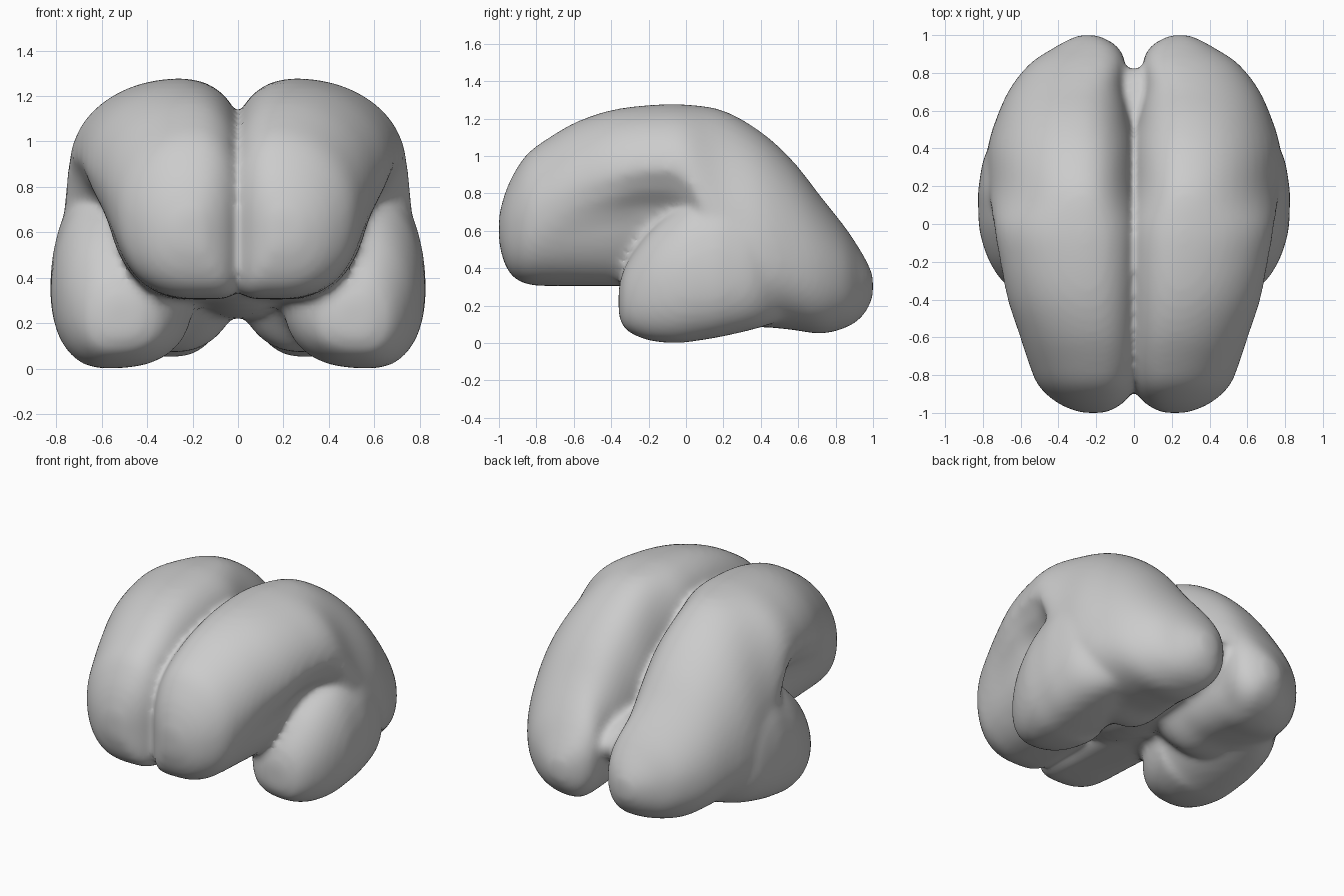
import bpy, bmesh, math
from mathutils import Matrix

cube = bpy.data.objects.get("Cube")
if cube:
    bpy.data.objects.remove(cube, do_unlink=True)

SIDES = 48

# sections: y, inner x, outer x, bottom z, top z, widest z, side pinch
HEMISPHERE = [
    (-1.0, .16, .27, .54, .68, .61, 0),
    (-.975, .10, .35, .44, .78, .61, 0),
    (-.93, .04, .43, .36, .89, .63, 0),
    (-.85, -.01, .51, .315, 1.01, .67, 0),
    (-.73, -.03, .56, .305, 1.10, .74, .02),
    (-.58, -.03, .61, .305, 1.185, .82, .06),
    (-.40, -.03, .67, .305, 1.245, .88, .12),
    (-.20, -.03, .71, .30, 1.272, .92, .19),
    (.00, -.03, .745, .25, 1.275, .88, .16),
    (.20, -.03, .775, .08, 1.243, .55, .01),
    (.40, -.02, .775, .085, 1.13, .46, 0),
    (.57, .02, .725, .07, .975, .42, 0),
    (.72, .05, .655, .05, .785, .38, 0),
    (.85, .045, .55, .08, .62, .35, 0),
    (.93, .08, .43, .13, .50, .32, 0),
    (.975, .14, .35, .19, .42, .31, 0),
    (1.0, .20, .29, .25, .36, .30, 0)]
TEMPORAL = [
    (-.36, .44, .58, .15, .30, .22, 0),
    (-.32, .34, .68, .07, .42, .23, 0),
    (-.20, .25, .765, .015, .59, .29, 0),
    (-.05, .20, .815, .0, .72, .33, 0),
    (.08, .19, .825, .015, .80, .35, 0),
    (.22, .19, .82, .04, .85, .36, 0),
    (.42, .22, .76, .09, .74, .37, 0),
    (.65, .30, .52, .17, .48, .34, 0)]


def smooth_rows(rows, steps=5):
    """Catmull-Rom interpolation between section rows."""
    out = []
    for i in range(len(rows) - 1):
        a, b, c, d = (rows[max(0, min(len(rows) - 1, i + k))] for k in (-1, 0, 1, 2))
        for s in range(steps):
            t = s / steps
            out.append([q + .5 * t * (r - p + t * (2*p - 5*q + 4*r - w + t * (3*(q - r) + w - p)))
                        for p, q, r, w in zip(a, b, c, d)])
    return out + [list(rows[-1])]


def power(v, n):
    return math.copysign(abs(v) ** (2 / n), v)


def ring(row, side, centre, floor):
    """Rounded section with a fuller inner wall and a pinched outer wall."""
    y, xin, xout, lo, hi, mid, pinch = row
    cx = xin + (xout - xin) * centre
    inner_low = floor if y < 0 else 2.2
    points = []
    for k in range(SIDES):
        a = 2 * math.pi * k / SIDES
        c, s = math.cos(a), math.sin(a)
        if c > 0:
            n = 2 if s > 0 else 2.3
        else:
            n = 2.3 if s > 0 else inner_low
        u, v = power(c, n), power(s, n)
        z = mid + v * ((hi - mid) if v > 0 else (mid - lo))
        x = cx + u * ((xout - cx) if u > 0 else (cx - xin))
        if u > 0:
            f = max(0, min(1, (mid - z) / .25))
            x -= pinch * xout * u * f * f * (3 - 2 * f)
        points.append((side * x, y, z))
    return points


def loft(bm, rows, side, centre, floor):
    rings = [[bm.verts.new(p) for p in ring(r, side, centre, floor)] for r in smooth_rows(rows)]
    faces = [bm.faces.new(rings[0]), bm.faces.new(rings[-1][::-1])]
    for a, b in zip(rings, rings[1:]):
        for k in range(SIDES):
            j = (k + 1) % SIDES
            faces.append(bm.faces.new((a[j], a[k], b[k], b[j])))
    bmesh.ops.recalc_face_normals(bm, faces=faces)


# Two hemispheres, two temporal lobes and the bridge between them
bm = bmesh.new()
for side in (1, -1):
    loft(bm, HEMISPHERE, side, .38, 6)
    loft(bm, TEMPORAL, side, .62, 2.6)
bmesh.ops.create_uvsphere(bm, u_segments=32, v_segments=16, radius=1,
                          matrix=Matrix.Translation((0, .2, .43)) @ Matrix.Diagonal((.25, .63, .21, 1)))
mesh = bpy.data.meshes.new("cerebrum")
bm.to_mesh(mesh)
bm.free()
brain = bpy.data.objects.new("cerebrum", mesh)
bpy.context.collection.objects.link(brain)

# Fuse the lobes into one soft skin
remesh = brain.modifiers.new("fuse", 'REMESH')
remesh.mode = 'VOXEL'
remesh.voxel_size = .022
remesh.use_smooth_shade = True
soften = brain.modifiers.new("soften", 'SMOOTH')
soften.factor = .5
soften.iterations = 10
bpy.context.view_layer.update()
graph = bpy.context.evaluated_depsgraph_get()
skin = bpy.data.meshes.new_from_object(brain.evaluated_get(graph))
brain.modifiers.clear()
brain.data = skin
skin.name = "cerebrum_skin"

# Plain grey
grey = bpy.data.materials.new("light grey")
grey.use_nodes = True
color = (.6, .6, .6, 1)
grey.diffuse_color = color
grey.node_tree.nodes["Principled BSDF"].inputs["Base Color"].default_value = color
skin.materials.clear()
skin.materials.append(grey)
for p in skin.polygons:
    p.use_smooth = True
    p.material_index = 0
